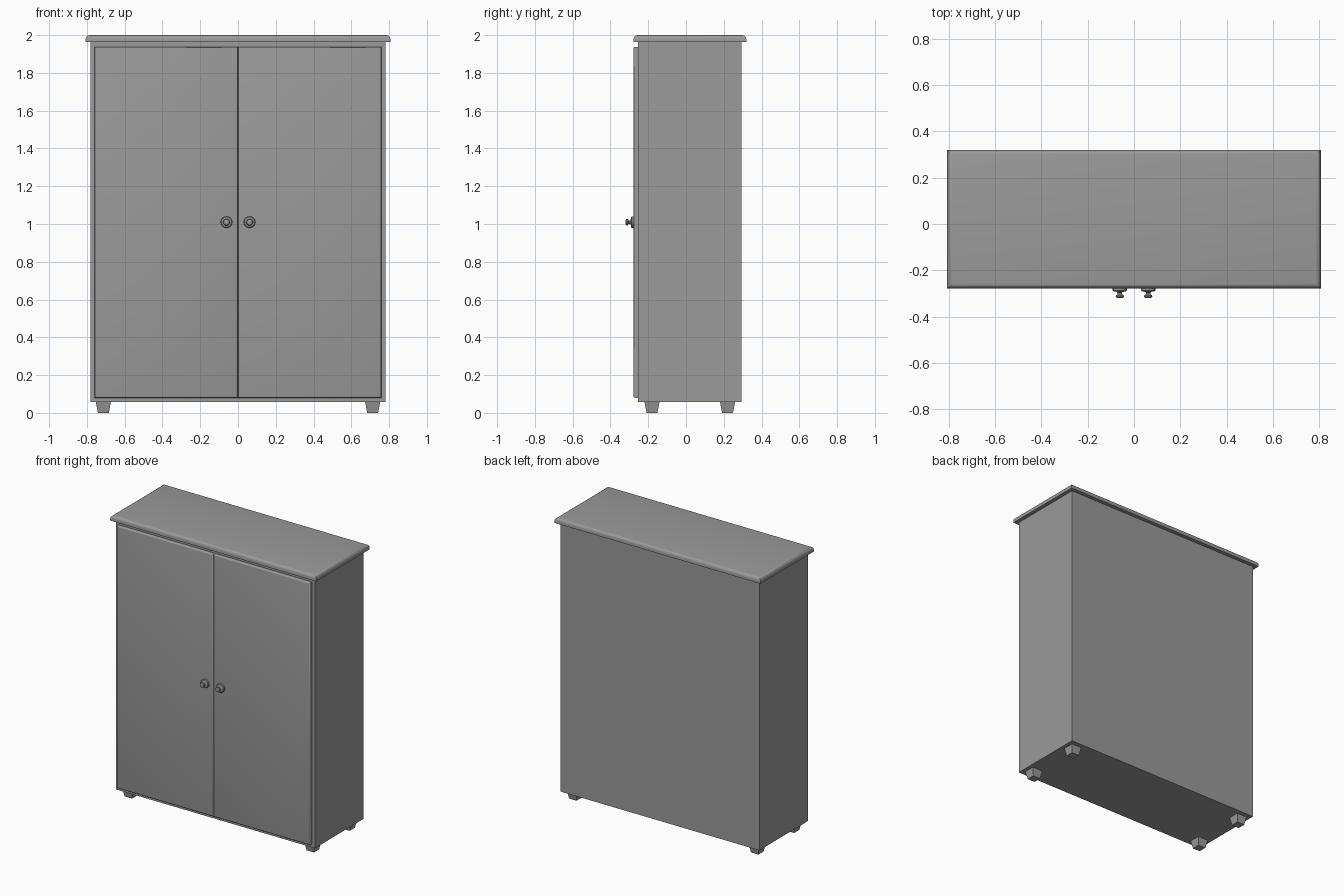
import bpy, bmesh, math
from mathutils import Matrix

if "Cube" in bpy.data.objects:
    bpy.data.objects.remove(bpy.data.objects["Cube"])

# Dark grey paint shared by all parts
paint = bpy.data.materials.new("dark_grey")
paint.diffuse_color = (0.325, 0.325, 0.325, 1)
paint.use_nodes = True
paint.node_tree.nodes["Principled BSDF"].inputs["Base Color"].default_value = paint.diffuse_color


def finish(name, bm, smooth=False):
    bmesh.ops.recalc_face_normals(bm, faces=bm.faces)
    me = bpy.data.meshes.new(name)
    bm.to_mesh(me)
    bm.free()
    me.materials.append(paint)
    ob = bpy.data.objects.new(name, me)
    bpy.context.collection.objects.link(ob)
    if smooth:
        bpy.ops.object.select_all(action='DESELECT')
        ob.select_set(True)
        bpy.context.view_layer.objects.active = ob
        bpy.ops.object.shade_smooth_by_angle(angle=math.radians(35))
    return ob


def box(x0, x1, y0, y1, z0, z1):
    bm = bmesh.new()
    bmesh.ops.create_cube(bm, size=1)
    for v in bm.verts:
        v.co.x = x1 if v.co.x > 0 else x0
        v.co.y = y1 if v.co.y > 0 else y0
        v.co.z = z1 if v.co.z > 0 else z0
    return bm


def bevel_face(bm, axis, value, width, segs):
    """Round the edges lying on the plane axis = value."""
    edges = [e for e in bm.edges if all(abs(v.co[axis] - value) < 1e-5 for v in e.verts)]
    bmesh.ops.bevel(bm, geom=edges, offset=width, segments=segs, profile=0.5, affect='EDGES')


def lathe(name, profile, x, z, segs=16):
    """Turn (radius, y) points around a y-axis line through x, z."""
    bm = bmesh.new()
    rings = [[bm.verts.new((x + r * math.cos(2 * math.pi * i / segs), y,
                            z + r * math.sin(2 * math.pi * i / segs)))
              for i in range(segs)] for r, y in profile]
    for a, b in zip(rings, rings[1:]):
        for i in range(segs):
            j = (i + 1) % segs
            bm.faces.new((a[i], a[j], b[j], b[i]))
    bm.faces.new(rings[0])
    bm.faces.new(rings[-1])
    return finish(name, bm, True)


# Cabinet body
finish("cabinet_body", box(-0.78, 0.78, -0.254, 0.293, 0.057, 1.964))

# Overhanging top with a rounded upper edge
bm = box(-0.807, 0.807, -0.278, 0.32, 1.963, 2.0)
bevel_face(bm, 2, 2.0, 0.022, 4)
finish("top_board", bm, True)

# Doors with rounded front edges, and their turned knobs
knob = [(0.031, -0.275), (0.031, -0.287), (0.027, -0.291), (0.016, -0.292),
        (0.010, -0.296), (0.009, -0.303), (0.017, -0.308), (0.018, -0.312),
        (0.015, -0.318), (0.008, -0.32)]
for side, s in (("left", -1), ("right", 1)):
    xs = sorted((s * 0.001, s * 0.759))
    bm = box(xs[0], xs[1], -0.278, -0.254, 0.08, 1.938)
    bevel_face(bm, 1, -0.278, 0.009, 3)
    finish(side + "_door", bm, True)
    lathe(side + "_knob", knob, s * 0.061, 1.01)

# Four tapered feet
for side, s in (("left", -1), ("right", 1)):
    for end, y in (("front", -0.18), ("back", 0.22)):
        bm = box(-0.04, 0.04, -0.04, 0.04, 0.0, 0.058)
        for v in bm.verts:
            if v.co.z < 0.01:
                v.co.x *= 0.72
                v.co.y *= 0.72
        bmesh.ops.transform(bm, matrix=Matrix.Translation((s * 0.713, y, 0)), verts=bm.verts)
        finish(f"{end}_{side}_foot", bm)
